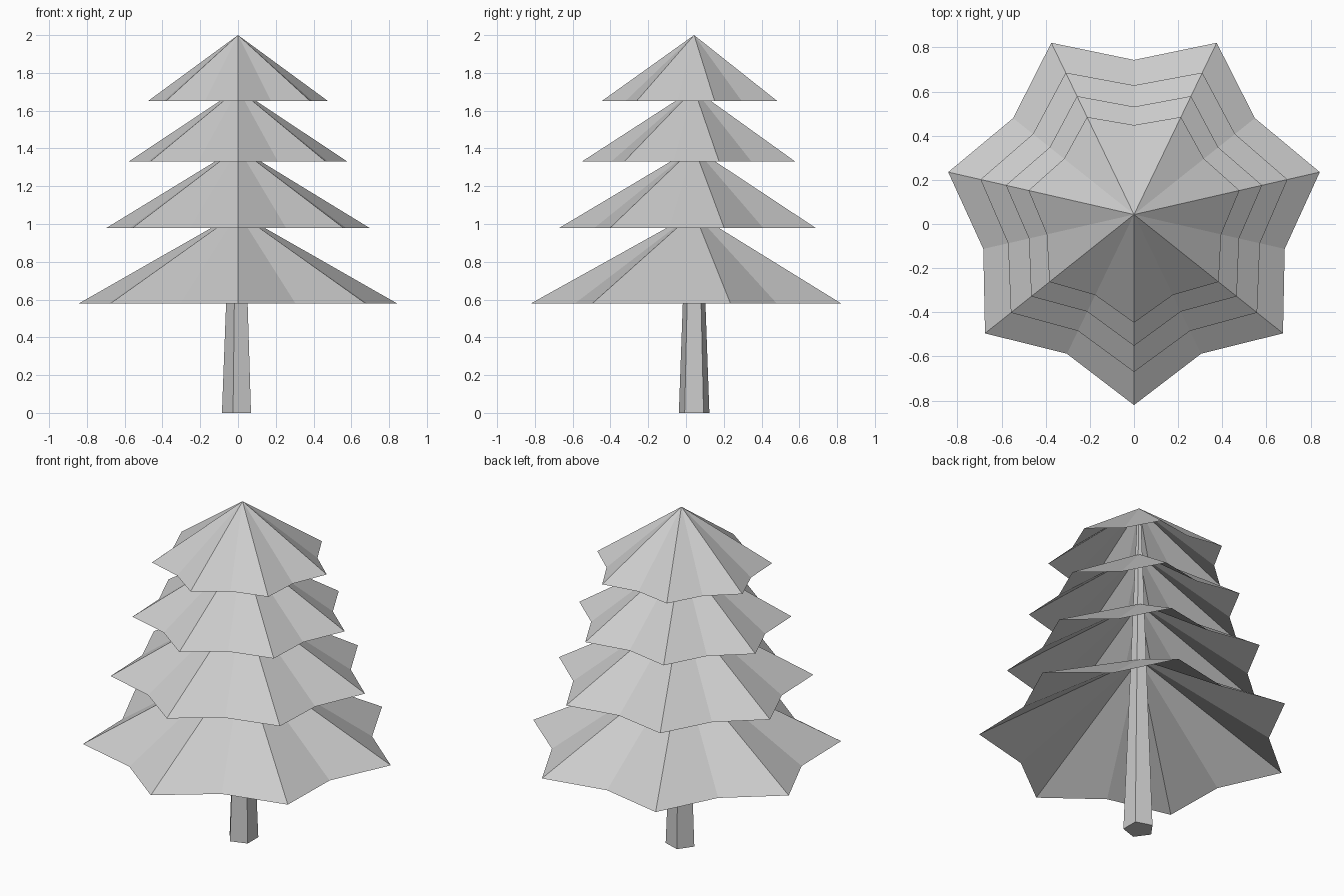
import bpy, bmesh
from math import sin, cos, pi

if "Cube" in bpy.data.objects:
    bpy.data.objects.remove(bpy.data.objects["Cube"])

CY = 0.043  # tree axis offset so the seven-point star is centred in y


def finish(bm, name):
    mesh = bpy.data.meshes.new(name)
    bm.to_mesh(mesh)
    bm.free()
    obj = bpy.data.objects.new(name, mesh)
    obj.location.y = CY
    bpy.context.collection.objects.link(obj)
    return obj


def branch_tier(name, z_rim, z_apex, r_tip, r_notch, points=7):
    """Open star-shaped cone: ridges run to the tips, valleys to the notches."""
    bm = bmesh.new()
    apex = bm.verts.new((0, 0, z_apex))
    rim = []
    for i in range(2 * points):
        a = -pi / 2 + i * pi / points
        r = r_notch if i % 2 else r_tip
        rim.append(bm.verts.new((r * cos(a), r * sin(a), z_rim)))
    for i, v in enumerate(rim):
        bm.faces.new((apex, v, rim[(i + 1) % len(rim)]))
    return finish(bm, name)


def tapered_trunk(name, r_base, r_top, height, sides=5):
    """Closed five-sided trunk reaching up inside the top tier."""
    bm = bmesh.new()
    rings = []
    for r, z in ((r_base, 0), (r_top, height)):
        rings.append([bm.verts.new((-r * cos(2 * pi * i / sides),
                                    -r * sin(2 * pi * i / sides), z))
                      for i in range(sides)])
    low, high = rings
    for i in range(sides):
        j = (i + 1) % sides
        bm.faces.new((low[i], low[j], high[j], high[i]))
    bm.faces.new(low[::-1])
    bm.faces.new(high)
    return finish(bm, name)


# Trunk
tapered_trunk("trunk", 0.085, 0.013, 1.9)

# Four branch tiers, bottom to top: rim z, apex z, tip radius, notch radius
tiers = [(0.58, 1.06, 0.863, 0.70),
         (0.98, 1.405, 0.713, 0.585),
         (1.33, 1.715, 0.595, 0.488),
         (1.65, 2.0, 0.49, 0.405)]
for n, t in enumerate(tiers, 1):
    branch_tier(f"branch_tier_{n}", *t)
